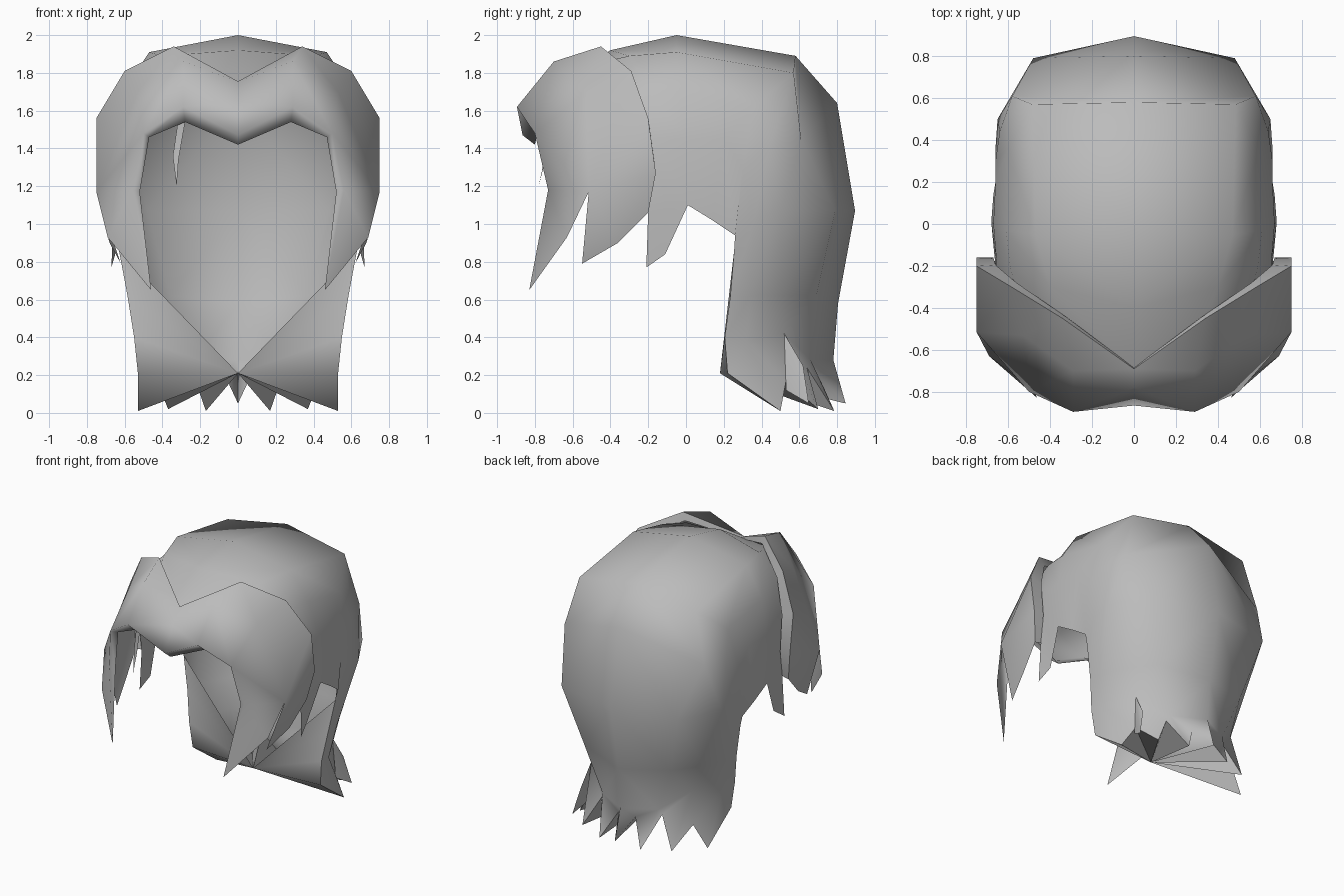
import bpy, bmesh

if "Cube" in bpy.data.objects:
    bpy.data.objects.remove(bpy.data.objects["Cube"])

hair = bpy.data.materials.new("hair_grey")
hair.diffuse_color = (0.5, 0.5, 0.5, 1)
hair.use_nodes = True
hair.node_tree.nodes["Principled BSDF"].inputs["Base Color"].default_value = hair.diffuse_color


def shell(name, pts, faces, mirror=True, angle=1.1):
    """Open surface from named points; mirrored across x and smooth shaded."""
    bm = bmesh.new()
    v = {k: bm.verts.new(p) for k, p in pts.items()}
    for f in faces:
        bm.faces.new([v[k] for k in f])
    bmesh.ops.delete(bm, geom=[p for p in bm.verts if not p.link_faces], context='VERTS')
    if mirror:
        other = bmesh.ops.duplicate(bm, geom=bm.verts[:] + bm.edges[:] + bm.faces[:])["geom"]
        for e in other:
            if isinstance(e, bmesh.types.BMVert):
                e.co.x *= -1
        bmesh.ops.reverse_faces(bm, faces=[e for e in other if isinstance(e, bmesh.types.BMFace)])
        bmesh.ops.remove_doubles(bm, verts=bm.verts[:], dist=0.001)
    bmesh.ops.recalc_face_normals(bm, faces=bm.faces[:])
    me = bpy.data.meshes.new(name)
    bm.to_mesh(me)
    bm.free()
    me.materials.append(hair)
    ob = bpy.data.objects.new(name, me)
    bpy.context.collection.objects.link(ob)
    bpy.ops.object.select_all(action='DESELECT')
    ob.select_set(True)
    bpy.context.view_layer.objects.active = ob
    bpy.ops.object.shade_smooth_by_angle(angle=angle)
    return ob


# Main hair: strips running from the brow over the crown and down the back
strips = {
    "a": [(0, -.69, 1.74), (0, -.4, 1.92), (0, -.05, 2), (0, .58, 1.89),
          (0, .8, 1.64), (0, .895, 1.07), (0, .805, .58), (0, .78, .28)],
    "b": [(.33, -.48, 1.85), (.4, -.3, 1.89), (.47, -.05, 1.91), (.485, .57, 1.8),
          (.58, .61, 1.44), (.48, .79, 1.07), (.36, .69, .62), (.23, .66, .28)],
    "c": [(.56, -.33, 1.69), (.59, -.2, 1.71), (.61, -.03, 1.7), (.6, .36, 1.62),
          (.64, .44, 1.4), (.65, .5, 1.07), (.5, .5, .62), (.42, .52, .42)],
    "d": [(.65, -.28, 1.45), (.655, -.18, 1.45), (.67, 0, 1.45), (.66, .2, 1.45),
          (.66, .3, 1.3), (.66, .36, 1.02), (.58, .34, .62), (.53, .32, .38)],
    "e": [(.66, -.2, 1.07), (.67, -.1, 1.08), (.68, .01, 1.1), (.67, .14, 1.02),
          (.65, .26, .94), (.63, .255, .86), (.585, .235, .62), (.55, .205, .4)],
}
pts = {k + str(i): p for k, row in strips.items() for i, p in enumerate(row)}
faces = [(p + str(i), p + str(i + 1), q + str(i + 1), q + str(i))
         for p, q in zip("abcd", "bcde") for i in range(7)]
# Flared tips t with notches n between them, neck point and the side lock
pts.update(t0=(0, .845, .05), n0=(.07, .70, .2), t1=(.17, .785, .01), n1=(.25, .64, .24),
           t2=(.37, .7, .02), n2=(.43, .53, .17), t3=(.53, .5, .01), f=(.53, .22, .21),
           neck=(0, .18, .21), lock=(.67, -.21, .77), lock2=(.65, -.11, .84))
for i, (p, q) in enumerate(zip("abc", "bcd")):
    faces += [(p + "7", f"t{i}", f"n{i}"), (p + "7", f"n{i}", q + "7"),
              (q + "7", f"n{i}", f"t{i+1}")]
faces += [("d7", "t3", "f"), ("d7", "f", "e7")]
rim = ["t0", "n0", "t1", "n1", "t2", "n2", "t3", "f", "e7", "e6", "e5"]
faces += [("neck", p, q) for p, q in zip(rim, rim[1:])]
faces += [("e0", "lock", "lock2", "e1"), ("e1", "lock2", "e2")]
shell("main_hair", pts, faces)

# One extra flared tip on the right of the tail
shell("extra_tip",
      {"a": (.42, .52, .42), "b": (.44, .53, .12), "c": (.49, .65, .05), "d": (.44, .62, .25)},
      [("a", "b", "c"), ("a", "c", "d")], mirror=False)

# Fringe: back edge t, rolled-in rim r, brow u, ridge m, curled lip b, side locks
pts = {
    "t0": (0, -.69, 1.755), "t1": (.34, -.45, 1.94), "t2": (.6, -.29, 1.81),
    "t3": (.75, -.2, 1.56), "t4": (.75, -.16, 1.27), "t5": (.71, -.2, 1.06),
    "r0": (0, -.685, 1.735), "r1": (.32, -.445, 1.88), "r2": (.56, -.28, 1.75),
    "r3": (.66, -.195, 1.53), "r4": (.67, -.16, 1.27), "r5": (.66, -.2, 1.07),
    "u0": (0, -.78, 1.65), "u1": (.29, -.7, 1.86), "u2": (.53, -.53, 1.7),
    "m0": (0, -.865, 1.47), "m1": (.29, -.895, 1.62), "m2": (.5, -.8, 1.48),
    "w4": (.75, -.515, 1.17), "n": (.56, -.73, 1.18),
    "k": (.69, -.63, .93), "tip": (.46, -.83, .65),
    "s": (.68, -.36, .9), "tip2": (.62, -.55, .79),
    "b0": (0, -.8, 1.42), "b1": (.28, -.77, 1.54), "b2": (.47, -.75, 1.46),
    "b3": (.52, -.71, 1.17),
}
faces = [f.split() for f in (
    "t0 t1 u1 u0", "t1 t2 u2 u1", "t2 t3 w4", "t2 w4 u2", "t3 t4 w4", "t4 t5 s w4",
    "w4 s tip2", "u0 u1 m1 m0", "u1 u2 m2 m1", "u2 w4 m2", "w4 n m2",
    "w4 k n", "n k tip", "m0 m1 b1 b0", "m1 m2 b2 b1", "m2 n b3 b2", "n tip b3")]
shell("fringe", pts, faces, angle=1.9)
shell("fringe_rim", pts,
      [(f"t{i}", f"r{i}", f"r{i+1}", f"t{i+1}") for i in range(5)])

# Single loose strand under the fringe
shell("loose_strand",
      {"a": (-.32, -.75, 1.53), "b": (-.28, -.76, 1.54), "c": (-.315, -.75, 1.34),
       "d": (-.325, -.78, 1.2), "e": (-.345, -.74, 1.36)},
      [("a", "b", "c", "e"), ("e", "c", "d")], mirror=False)
